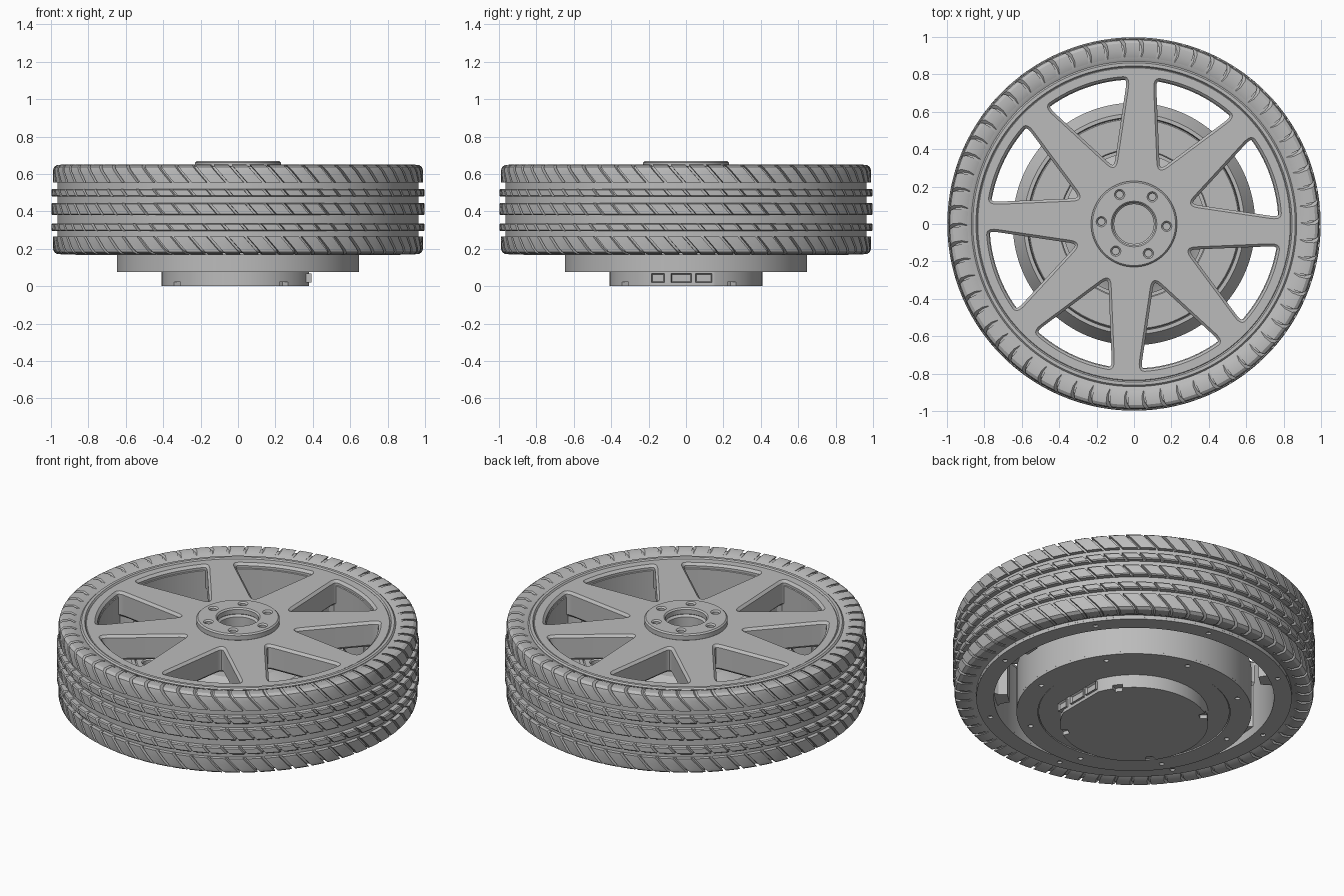
import bpy, bmesh
from math import sin, cos, radians, pi
from mathutils import Vector

cube = bpy.data.objects.get("Cube")
if cube:
    bpy.data.objects.remove(cube)

grey = bpy.data.materials.new("machined grey")
grey.use_nodes = True
grey.diffuse_color = (0.5, 0.5, 0.5, 1)
grey.node_tree.nodes["Principled BSDF"].inputs["Base Color"].default_value = (0.5, 0.5, 0.5, 1)
parts = []


def add(name, mesh):
    obj = bpy.data.objects.new(name, mesh)
    bpy.context.collection.objects.link(obj)
    mesh.materials.clear()
    mesh.materials.append(grey)
    parts.append(obj)
    return obj


def from_bmesh(name, bm):
    bmesh.ops.recalc_face_normals(bm, faces=bm.faces)
    mesh = bpy.data.meshes.new(name)
    bm.to_mesh(mesh)
    bm.free()
    return add(name, mesh)


def polar(r, deg):
    return Vector((r * cos(radians(deg)), r * sin(radians(deg))))


def circle(r, centre=Vector((0, 0)), n=96):
    return [centre + polar(r, 360 * i / n) for i in range(n)]


def hole_ring(r, hole_r, count, start):
    return [circle(hole_r, polar(r, start + 360 * i / count), 16) for i in range(count)]


def lathe(name, profile, steps=128, closed=True):
    """Revolve (radius, z) points about the wheel axis."""
    bm = bmesh.new()
    rings = []
    for i in range(steps):
        a = 2 * pi * i / steps
        rings.append([bm.verts.new((r * cos(a), r * sin(a), z)) for r, z in profile])
    n = len(profile)
    for i in range(steps):
        p, q = rings[i], rings[(i + 1) % steps]
        for j in range(n if closed else n - 1):
            k = (j + 1) % n
            bm.faces.new((p[j], q[j], q[k], p[k]))
    bmesh.ops.remove_doubles(bm, verts=bm.verts, dist=1e-5)
    return from_bmesh(name, bm)


def plate(name, outlines, z0, z1, chamfer=0.0):
    """Flat plate: the first outline is the edge, the rest are holes."""
    curve = bpy.data.curves.new(name, "CURVE")
    curve.dimensions, curve.fill_mode = "2D", "BOTH"
    curve.extrude = (z1 - z0) / 2 - chamfer
    curve.bevel_depth, curve.bevel_resolution = chamfer, 0
    for pts in outlines:
        spline = curve.splines.new("POLY")
        spline.points.add(len(pts) - 1)
        for sp, p in zip(spline.points, pts):
            sp.co = (p.x, p.y, 0, 1)
        spline.use_cyclic_u = True
    temp = bpy.data.objects.new(name + "_outline", curve)
    bpy.context.collection.objects.link(temp)
    deps = bpy.context.evaluated_depsgraph_get()
    mesh = bpy.data.meshes.new_from_object(temp.evaluated_get(deps))
    bpy.data.objects.remove(temp)
    bm = bmesh.new()
    bm.from_mesh(mesh)
    bmesh.ops.remove_doubles(bm, verts=bm.verts, dist=1e-5)
    bmesh.ops.translate(bm, verts=bm.verts, vec=(0, 0, (z0 + z1) / 2))
    return from_bmesh(name, bm)


def tread_rib(name, outer, inner, blocks=62, skew=-0.9, phase=0.0):
    """Ring of tread blocks parted by slanted slots."""
    bm = bmesh.new()
    step = 2 * pi / blocks
    columns = []
    for b in range(blocks):
        for frac, pts in ((0, outer), (0.4, outer), (0.8, outer), (0.82, inner), (0.98, inner)):
            a0 = (b + frac + phase) * step
            col = []
            for r, z in pts:
                a = a0 + skew * (z - outer[0][1])
                col.append(bm.verts.new((r * cos(a), r * sin(a), z)))
            columns.append(col)
    for p, q in zip(columns, columns[1:] + columns[:1]):
        for j in range(len(outer) - 1):
            bm.faces.new((p[j], q[j], q[j + 1], p[j + 1]))
    return from_bmesh(name, bm)


# Tyre carcass, which is also the floor of the tread grooves
MID = 0.41
lathe("tyre_carcass", [(0.865, 0.625), (0.89, 0.638), (0.94, 0.64), (0.966, 0.62), (0.966, 0.2),
                       (0.94, 0.18), (0.89, 0.182), (0.865, 0.195)], 160)

# Tread ribs
for name, lo, hi, phase in (("upper_rib", 0.48, 0.52, 0.3), ("centre_rib", 0.38, 0.445, 0.6),
                            ("lower_rib", 0.295, 0.335, 0.1)):
    tread_rib(name, [(0.96, lo), (0.993, lo), (0.998, lo + 0.006), (0.998, hi - 0.006), (0.993, hi), (0.96, hi)],
              [(0.96, lo), (0.968, lo), (0.974, lo + 0.006), (0.974, hi - 0.006), (0.968, hi), (0.96, hi)],
              phase=phase)

# Shoulder ribs, mirrored across the middle of the tyre
outer = [(0.96, 0.555), (0.99, 0.555), (0.99, 0.615), (0.984, 0.637), (0.968, 0.648), (0.925, 0.651), (0.89, 0.638)]
inner = [(0.96, 0.555), (0.97, 0.555), (0.97, 0.61), (0.965, 0.628), (0.955, 0.637), (0.925, 0.643), (0.89, 0.636)]
tread_rib("upper_shoulder", outer, inner)
tread_rib("lower_shoulder", [(r, 2 * MID - z) for r, z in outer], [(r, 2 * MID - z) for r, z in inner])

# Rim barrel with a raised lip, and the bolted ring beneath
lathe("rim_barrel", [(0.772, 0.18), (0.87, 0.18), (0.87, 0.63), (0.862, 0.638), (0.845, 0.638),
                     (0.835, 0.625), (0.80, 0.625), (0.772, 0.6)])
plate("lower_rim_ring", [circle(0.87), circle(0.772)] + hole_ring(0.82, 0.014, 8, 35), 0.168, 0.182)

# Spoke disc with rounded openings
SPOKE = -3.0


def opening(mid):
    corners = [(polar(0.29, mid), 0.07)]
    corners += [(polar(0.79, mid + d), 0.06 if abs(d) == 18 else 0) for d in range(-18, 19, 3)]
    pts = []
    for i, (p, cut) in enumerate(corners):
        if not cut:
            pts.append(p)
            continue
        a = p + (corners[i - 1][0] - p).normalized() * min(cut, 0.038 if i > 1 else cut)
        nxt = corners[(i + 1) % len(corners)][0]
        b = p + (nxt - p).normalized() * (0.038 if i == 1 else cut)
        for s in range(7):
            t = s / 6
            pts.append(a * (1 - t) ** 2 + p * 2 * t * (1 - t) + b * t * t)
    return pts


plate("spoke_disc", [circle(0.835), circle(0.12)] + [opening(SPOKE + 22.5 + 45 * i) for i in range(8)],
      0.48, 0.632, 0.014)

# Webs carrying the spoke ends down the barrel
for i in range(8):
    a = SPOKE + 45 * i
    web = [polar(0.70, a - 3.5), polar(0.75, a - 4), polar(0.785, a - 6),
           polar(0.785, a + 6), polar(0.75, a + 4), polar(0.70, a + 3.5)]
    plate("spoke_web", [web], 0.22, 0.5)

# Hub cap with bore and bolt holes
plate("hub_cap", [circle(0.222), circle(0.122, n=64)] + hole_ring(0.175, 0.028, 6, -4), 0.625, 0.668, 0.008)
lathe("hub_sleeve", [(0.12, 0.44), (0.23, 0.44), (0.23, 0.5), (0.12, 0.5)])

# Motor drum with sloped shoulder, and its perforated top plate
lathe("motor_drum", [(0, 0.09), (0.648, 0.09), (0.648, 0.34), (0.59, 0.425), (0.57, 0.425), (0.565, 0.38), (0, 0.38)])
plate("drum_top_plate", [circle(0.56), circle(0.4)]
      + [circle(0.045, polar(0.49, SPOKE + 45 * i), 24) for i in range(8)], 0.375, 0.42, 0.006)
lathe("stator_hub", [(0, 0.375), (0.38, 0.375), (0.38, 0.4), (0.35, 0.41), (0.3, 0.44), (0, 0.44)])
plate("drum_bottom_ring", [circle(0.648), circle(0.53)] + hole_ring(0.59, 0.014, 8, 35), 0.076, 0.092)
lathe("drum_bottom_plate", [(0, 0.08), (0.526, 0.08), (0.526, 0.095), (0, 0.095)])

# Mounting base with a flat side, and four notches in its foot
FLAT = 0.38


def base_outline(notched):
    pts = []
    for i in range(360):
        turn = (i - 37 + 45) % 90 - 45
        p = polar(0.37 if notched and abs(turn) <= 3 else 0.408, i)
        p.x = min(p.x, FLAT)
        pts.append(p)
    return pts


plate("base_foot", [base_outline(True)], 0, 0.022)
plate("base_body", [base_outline(False)], 0.022, 0.085)

# Connector sockets on the flat side
for name, y, width in (("left_socket", -0.15, 0.07), ("middle_socket", -0.025, 0.11), ("right_socket", 0.095, 0.09)):
    bm = bmesh.new()
    bmesh.ops.create_cube(bm, size=1)
    bmesh.ops.scale(bm, verts=bm.verts, vec=(0.03, width, 0.05))
    bmesh.ops.translate(bm, verts=bm.verts, vec=(FLAT - 0.002, y, 0.044))
    front = [f for f in bm.faces if f.normal.x > 0.9]
    bmesh.ops.inset_region(bm, faces=front, thickness=0.009, depth=0)
    bmesh.ops.translate(bm, verts=front[0].verts, vec=(-0.012, 0, 0))
    from_bmesh(name, bm)

# Smooth round surfaces, keep machined edges sharp
bpy.ops.object.select_all(action="DESELECT")
for obj in parts:
    obj.select_set(True)
bpy.context.view_layer.objects.active = parts[0]
bpy.ops.object.shade_smooth_by_angle(angle=radians(30))
